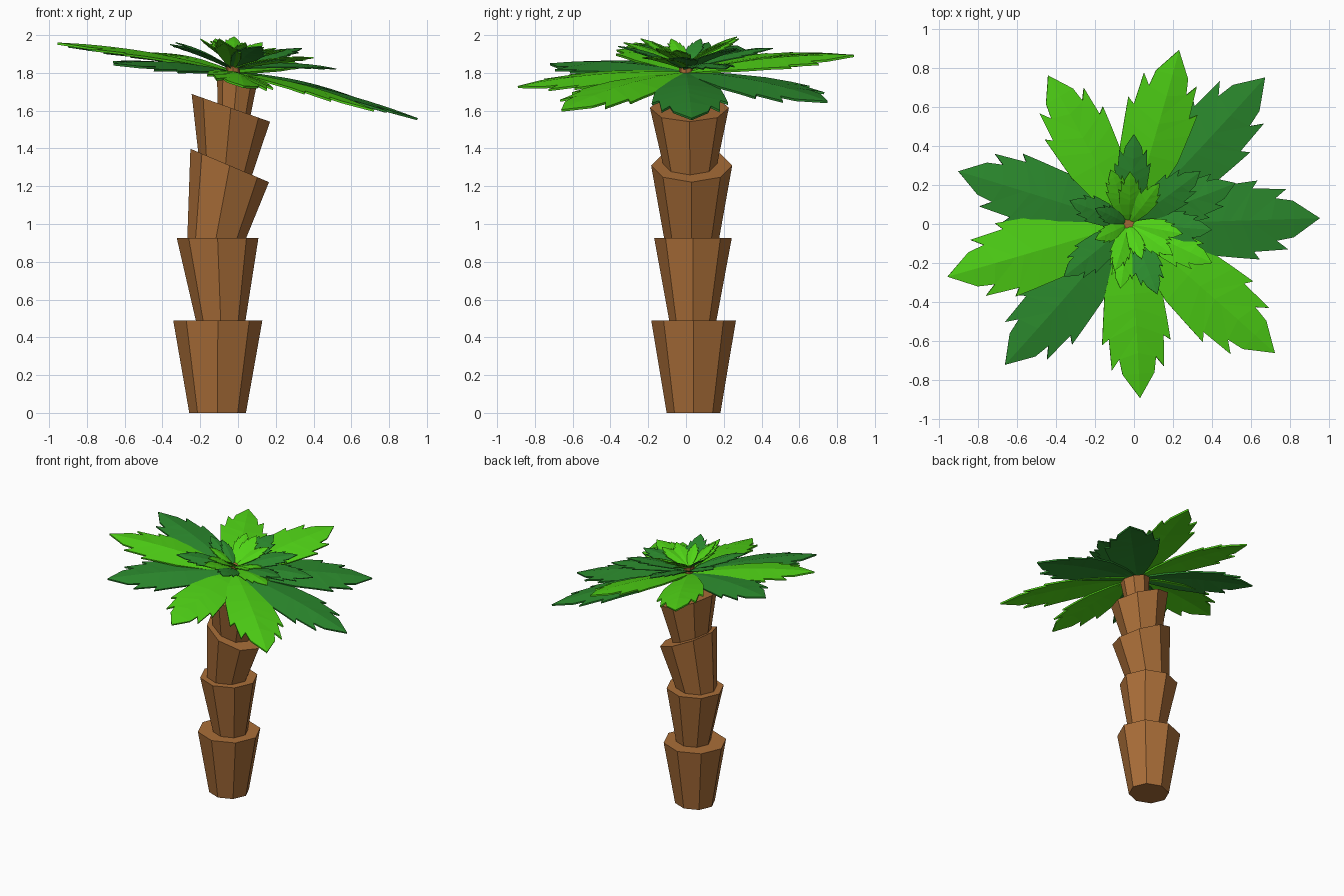
import bpy, math
from mathutils import Vector

if "Cube" in bpy.data.objects:
    bpy.data.objects.remove(bpy.data.objects["Cube"])


def material(name, rgb):
    m = bpy.data.materials.new(name)
    m.diffuse_color = (*rgb, 1)
    m.use_nodes = True
    m.node_tree.nodes["Principled BSDF"].inputs["Base Color"].default_value = m.diffuse_color
    return m


BARK = material("bark", (0.40, 0.156, 0.04))
LIME = material("lime_green", (0.08, 0.66, 0.008))
DARK = material("deep_green", (0.025, 0.26, 0.027))


def add_mesh(name, verts, faces, mat):
    me = bpy.data.meshes.new(name)
    me.from_pydata(verts, [], faces)
    me.materials.append(mat)
    ob = bpy.data.objects.new(name, me)
    bpy.context.collection.objects.link(ob)
    return ob


def ring(x, y, z, r, tilt, n=8):
    t = math.radians(tilt)
    pts = []
    for i in range(n):
        a = 2 * math.pi * i / n
        c = r * math.cos(a)
        pts.append((x + c * math.cos(t), y + 0.95 * r * math.sin(a), z - c * math.sin(t)))
    return pts


def trunk_segment(name, low, high, n=8):
    verts = ring(*low, n) + ring(*high, n)
    faces = [(i, (i + 1) % n, n + (i + 1) % n, n + i) for i in range(n)]
    faces += [tuple(range(n))[::-1], tuple(range(n, 2 * n))]
    return add_mesh(name, verts, faces, BARK)


# Trunk: flared octagonal segments, (x, y, z, radius, tilt) at bottom and top
SEGMENTS = [
    ((-0.108, 0.04, 0.0, 0.15, 0), (-0.107, 0.04, 0.49, 0.236, 0)),
    ((-0.09, 0.036, 0.44, 0.122, 0), (-0.108, 0.037, 0.925, 0.216, 0)),
    ((-0.125, 0.03, 0.88, 0.145, 5), (-0.044, 0.03, 1.31, 0.226, 23)),
    ((-0.07, 0.022, 1.27, 0.14, 18), (-0.038, 0.018, 1.615, 0.22, 19.5)),
    ((-0.025, 0.01, 1.55, 0.085, 15), (-0.005, 0.005, 1.775, 0.11, 15)),
    ((-0.02, 0.0, 1.72, 0.03, 12), (-0.03, 0.0, 1.86, 0.042, 12)),
]
for i, (low, high) in enumerate(SEGMENTS):
    trunk_segment(f"trunk_segment_{i + 1}", low, high)

# Half leaf outline: (midrib position, edge position, half width), toothed near the tip
OUTLINE = [(0, 0, .02), (.2, .2, .10), (.4, .4, .16), (.48, .56, .178),
           (.52, .68, .19), (.58, .65, .152), (.62, .83, .145),
           (.74, .77, .102), (.86, .86, .088)]
CROWN_AXIS = Vector((0.2, 0, 0.98))


def leaf(name, base, tip, mat, hump, width=1.0):
    base, tip = Vector(base), Vector(tip)
    along = tip - base
    length = along.length
    side = CROWN_AXIS.cross(along).normalized()
    up = along.cross(side).normalized()

    def point(t, w):
        lift = hump * 4 * t * (1 - t) - abs(w) * 0.13
        return base + along * t + (side * w * width + up * lift) * length

    verts, faces, n = [], [], len(OUTLINE)
    for rib, edge, w in OUTLINE:
        verts += [point(rib, 0), point(edge, w), point(edge, -w)]
    verts.append(tip)
    for i in range(n - 1):
        a, b = 3 * i, 3 * i + 3
        faces += [(a, b, b + 1, a + 1), (a, a + 2, b + 2, b)]
    a, last = 3 * (n - 1), 3 * n
    faces += [(a, last, a + 1), (a, a + 2, last)]
    ob = add_mesh(name, verts, faces, mat)
    mod = ob.modifiers.new("thickness", 'SOLIDIFY')
    mod.thickness = 0.012 if length > 0.6 else 0.006
    mod.offset = 0


# Large outer leaves, by tip position
LARGE = [(.95, .03, 1.555, DARK), (.67, .75, 1.645, DARK), (.23, .89, 1.89, LIME),
         (-.44, .76, 1.90, LIME), (-.90, .27, 1.94, DARK), (-.955, -.27, 1.955, LIME),
         (-.66, -.72, 1.845, DARK), (.03, -.89, 1.725, LIME), (.72, -.66, 1.60, LIME)]
for i, (x, y, z, mat) in enumerate(LARGE):
    leaf(f"outer_leaf_{i + 1}", (-.03, 0, 1.80), (x, y, z), mat, 0.03, 1.05)

# Middle leaves
MIDDLE = [(0, .46, 1.93, DARK), (.34, .27, 1.93, DARK), (.52, .21, 1.82, DARK),
          (.40, -.03, 1.88, DARK), (.40, -.2, 1.88, LIME), (.12, -.36, 1.94, DARK),
          (-.07, -.33, 1.96, LIME), (-.36, -.27, 1.95, DARK), (-.33, .12, 1.96, DARK)]
for i, (x, y, z, mat) in enumerate(MIDDLE):
    leaf(f"middle_leaf_{i + 1}", (-.03, 0, 1.82), (x, y, z), mat, 0.05, 1.05)

# Small inner leaves standing more upright
INNER = [(-.12, .28, 1.98, LIME), (-.02, .27, 1.99, LIME), (.13, .21, 1.96, LIME),
         (.25, -.05, 1.92, LIME), (.2, -.16, 1.93, LIME), (-.1, -.24, 1.98, LIME),
         (-.2, .08, 1.98, DARK), (-.2, -.08, 1.98, LIME), (.04, -.18, 1.96, LIME)]
for i, (x, y, z, mat) in enumerate(INNER):
    leaf(f"inner_leaf_{i + 1}", (-.03, 0, 1.84), (x, y, z), mat, 0.05, 1.0)
